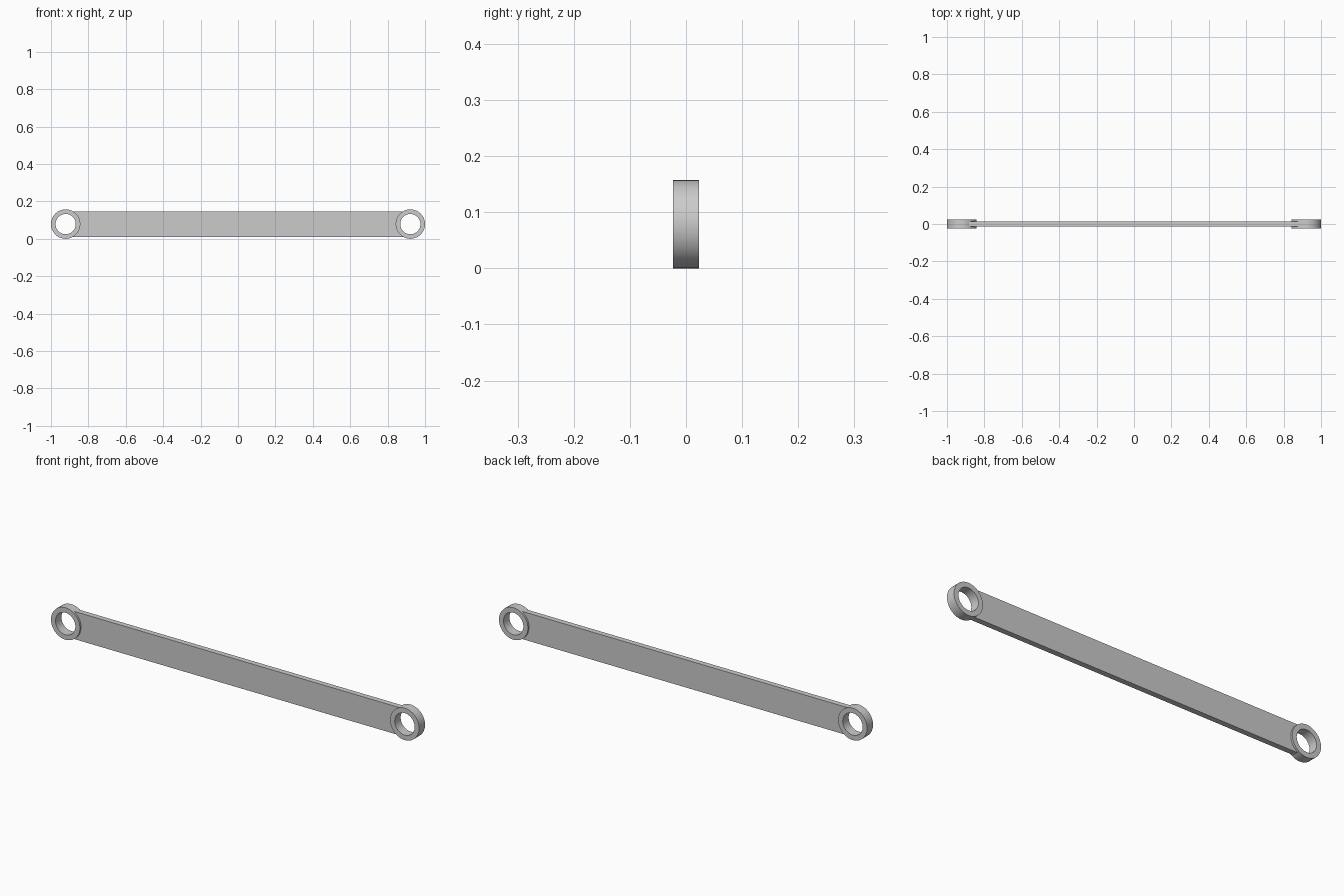
import bpy, bmesh
from math import sin, cos, pi, asin, radians

if "Cube" in bpy.data.objects:
    bpy.data.objects.remove(bpy.data.objects["Cube"])

R_OUT, R_IN, RING_HALF = 0.0785, 0.054, 0.023
BAR_HALF_H, BAR_HALF_Y = 0.068, 0.0135
CX, CZ, SEG = 1 - R_OUT, R_OUT, 96


def finish(name, bm):
    bmesh.ops.recalc_face_normals(bm, faces=bm.faces)
    me = bpy.data.meshes.new(name)
    bm.to_mesh(me)
    bm.free()
    ob = bpy.data.objects.new(name, me)
    bpy.context.collection.objects.link(ob)
    bpy.ops.object.select_all(action='DESELECT')
    ob.select_set(True)
    bpy.context.view_layer.objects.active = ob
    bpy.ops.object.shade_smooth_by_angle(angle=radians(30))
    return ob


def ring(name, x):
    # rectangular section swept round the y axis
    section = [(R_OUT, -RING_HALF), (R_OUT, RING_HALF), (R_IN, RING_HALF), (R_IN, -RING_HALF)]
    bm = bmesh.new()
    loops = []
    for i in range(SEG):
        a = 2 * pi * i / SEG
        loops.append([bm.verts.new((x + r * cos(a), y, CZ + r * sin(a))) for r, y in section])
    for i in range(SEG):
        p, q = loops[i], loops[(i + 1) % SEG]
        for j in range(4):
            k = (j + 1) % 4
            bm.faces.new((p[j], p[k], q[k], q[j]))
    return finish(name, bm)


# End eyes
ring("left_eye", -CX)
ring("right_eye", CX)

# Flat bar whose concave ends are buried in the eyes, leaving the holes open
bm = bmesh.new()
r_end = 0.073
half = asin(BAR_HALF_H / r_end)
angles = [-half + 2 * half * i / 16 for i in range(17)]
rows = []
for a in angles:
    x, z = CX - r_end * cos(a), CZ + r_end * sin(a)
    rows.append([bm.verts.new(c) for c in ((-x, -BAR_HALF_Y, z), (x, -BAR_HALF_Y, z),
                                           (x, BAR_HALF_Y, z), (-x, BAR_HALF_Y, z))])
for p, q in zip(rows, rows[1:]):
    for j in range(4):
        k = (j + 1) % 4
        bm.faces.new((p[j], p[k], q[k], q[j]))
bm.faces.new(rows[0])
bm.faces.new(rows[-1])
finish("link_bar", bm)
